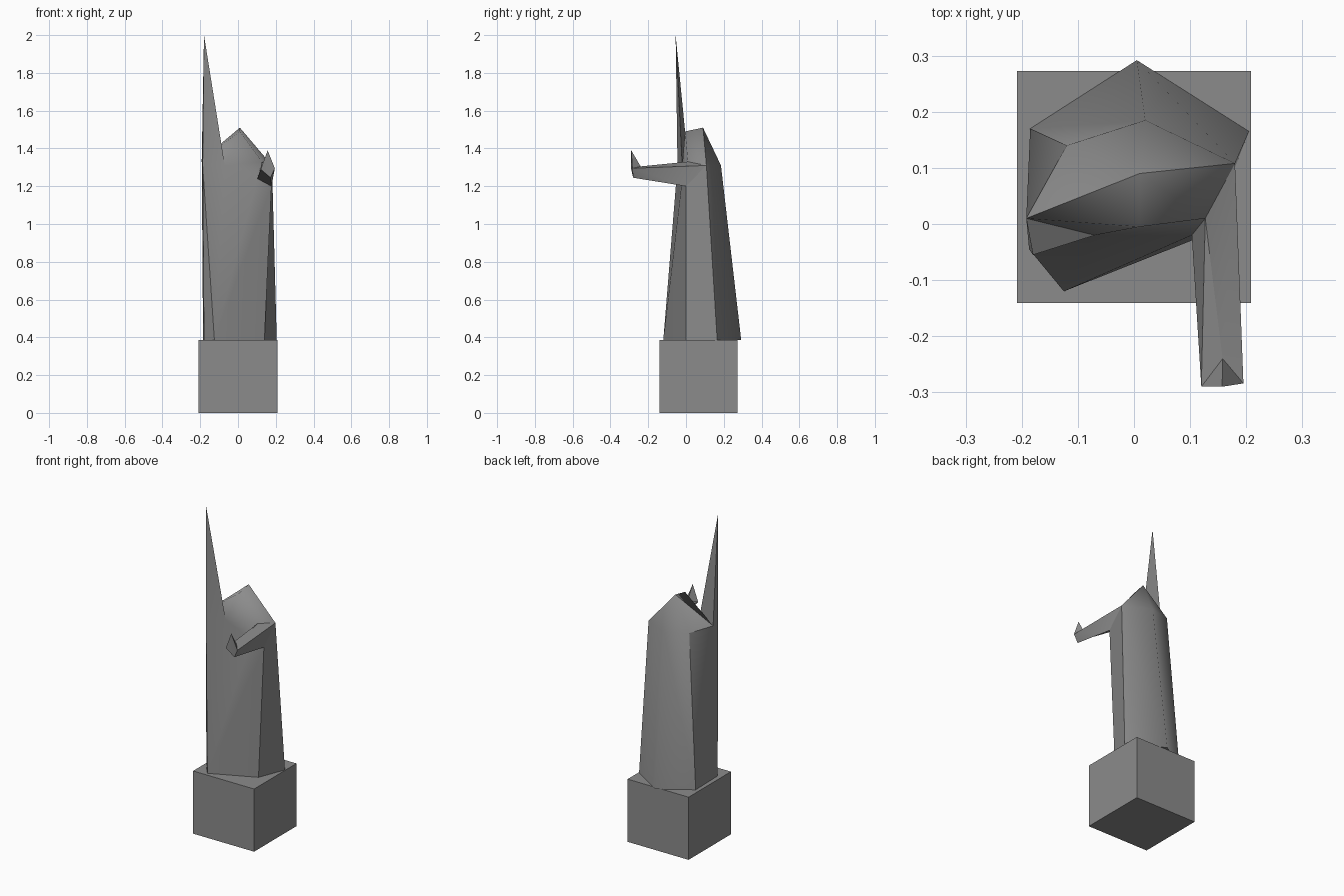
import bpy
import bmesh
from mathutils import Vector

cube = bpy.data.objects.get("Cube")
if cube:
    bpy.data.objects.remove(cube, do_unlink=True)

# One stone grey for everything
stone = bpy.data.materials.new("stone_grey")
stone.use_nodes = True
GREY = (0.26, 0.26, 0.26, 1)
stone.diffuse_color = GREY
stone.node_tree.nodes["Principled BSDF"].inputs["Base Color"].default_value = GREY


def build(name, points, groups):
    """Facets are listed in smooth groups; edges between groups stay sharp."""
    bm = bmesh.new()
    verts = {key: bm.verts.new(co) for key, co in points.items()}
    group_of = {}
    for number, group in enumerate(groups):
        for facet in group:
            face = bm.faces.new([verts[key] for key in facet.split()])
            face.smooth = True
            group_of[face] = number
    for edge in bm.edges:
        edge.smooth = len({group_of[f] for f in edge.link_faces}) == 1
    bmesh.ops.recalc_face_normals(bm, faces=bm.faces[:])
    mesh = bpy.data.meshes.new(name)
    bm.to_mesh(mesh)
    bm.free()
    mesh.materials.append(stone)
    obj = bpy.data.objects.new(name, mesh)
    bpy.context.collection.objects.link(obj)
    return obj


# Square plinth
PLINTH_TOP = 0.387
bpy.ops.mesh.primitive_cube_add(size=1, location=(0, 0.066, PLINTH_TOP / 2))
plinth = bpy.context.object
plinth.name = "plinth"
plinth.scale = (0.417, 0.413, PLINTH_TOP)
plinth.data.materials.append(stone)

# Points where the arm joins the torso
arm_root = {
    "armpit": (0.177, 0, 1.2),
    "chest": (0.103, -0.02, 1.24),
    "collar": (0.127, 0.01, 1.33),
    "shoulder": (0.18, 0.108, 1.31),
}

# Footprint of the torso on the plinth
footprint = {
    "toe": (-0.125, -0.12),
    "hip": (0.14, 0),
    "heel": (0.205, 0.165),
    "tail": (0.005, 0.292),
    "back_foot": (-0.185, 0.17),
    "side_foot": (-0.18, -0.052),
}
torso = {key: (x, y, PLINTH_TOP) for key, (x, y) in footprint.items()}
torso.update(arm_root)
torso.update({
    "crest": (0.01, 0.09, 1.51),
    "brow": (0.01, -0.005, 1.49),
    "nape": (0.02, 0.185, 1.31),
    "blade": (-0.12, 0.14, 1.325),
    "notch": (-0.07, -0.02, 1.31),
    "spike_front": (-0.187, -0.045, 1.31),
    "spike_back": (-0.192, 0.01, 1.34),
    "spike_tip": (-0.18, -0.055, 2),
})

# Faceted torso with the tall spike rising from one shoulder
build("torso_and_spike", torso, [
    ["toe hip armpit chest", "toe chest notch spike_front",
     "notch chest collar", "notch collar brow", "spike_back notch brow",
     "brow collar crest", "collar shoulder crest", "spike_back brow crest",
     "spike_front notch spike_tip"],
    ["back_foot tail nape blade", "tail heel shoulder nape",
     "nape shoulder crest", "blade nape crest", "blade crest spike_back"],
    ["back_foot blade spike_back", "back_foot spike_back spike_front side_foot",
     "spike_front spike_back spike_tip"],
    ["side_foot spike_front toe"],
    ["spike_tip notch spike_back"],
    ["hip heel shoulder armpit"],
    ["armpit shoulder collar chest"],
    ["toe hip heel tail back_foot side_foot"],
])

# Outstretched arm ending in an upturned hand
arm = dict(arm_root)
arm.update({
    "inner": (0.12, -0.29, 1.29),
    "outer": (0.195, -0.284, 1.295),
    "under": (0.172, -0.28, 1.245),
    "finger": (0.157, -0.29, 1.39),
    "wrist": (0.158, -0.24, 1.305),
})
build("raised_arm", arm, [
    ["inner under finger", "under outer finger"],
    ["finger inner wrist"],
    ["finger outer wrist"],
    ["collar wrist inner"],
    ["collar shoulder wrist", "shoulder outer wrist"],
    ["chest collar inner"],
    ["inner chest armpit", "inner armpit under"],
    ["outer shoulder armpit", "outer armpit under"],
    ["armpit shoulder collar", "armpit collar chest"],
])
